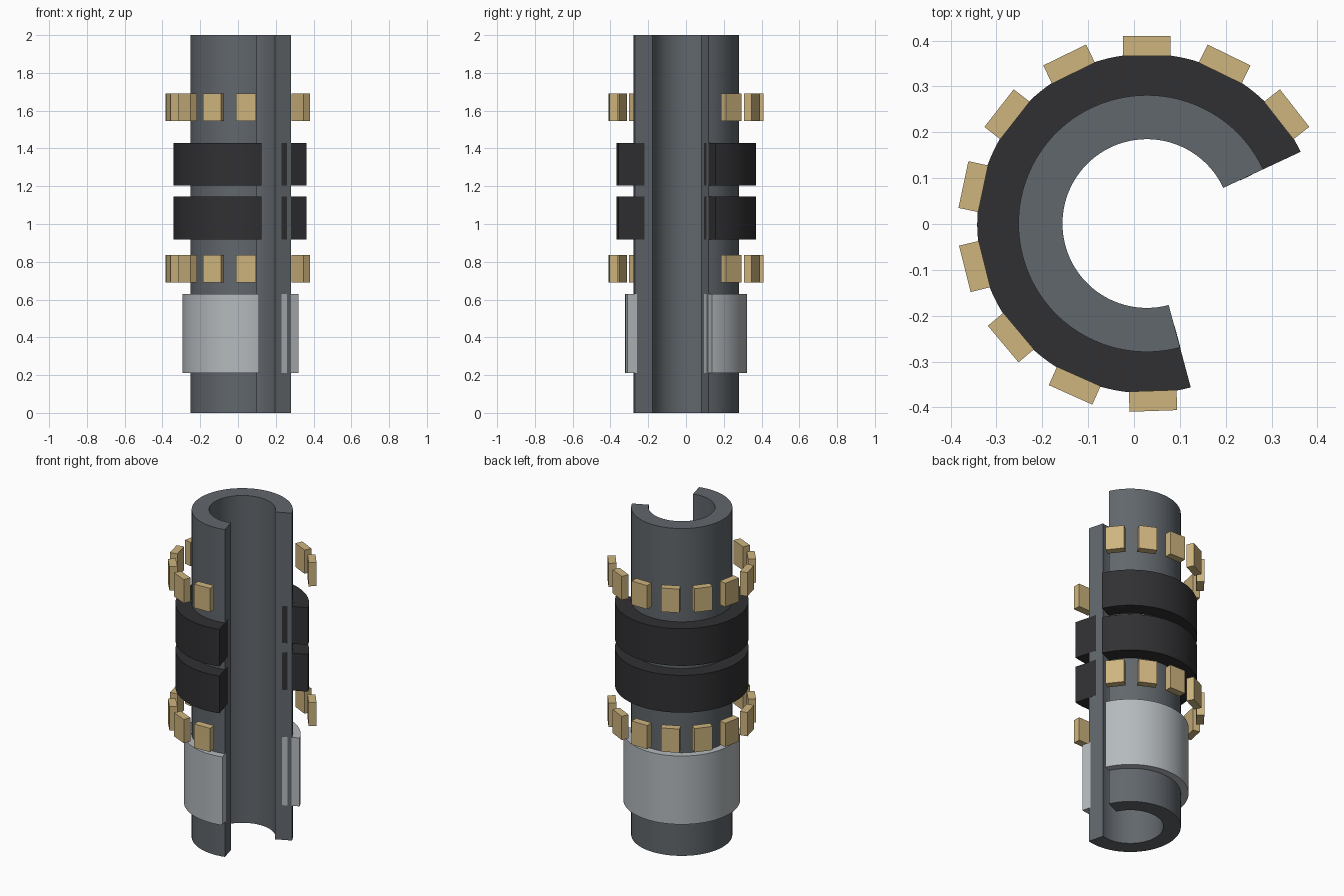
import bpy, bmesh, math
from mathutils import Matrix

if "Cube" in bpy.data.objects:
    bpy.data.objects.remove(bpy.data.objects["Cube"])

CX, CY = 0.028, 0.001          # axis of the cutaway tool
A0, A1 = 25.0, 285.0           # the body sweeps 260 degrees


def material(name, rgb):
    m = bpy.data.materials.new(name)
    m.diffuse_color = (*rgb, 1)
    m.use_nodes = True
    m.node_tree.nodes["Principled BSDF"].inputs["Base Color"].default_value = m.diffuse_color
    return m


steel = material("steel", (0.12, 0.135, 0.15))
silver = material("silver", (0.46, 0.49, 0.51))
rubber = material("rubber", (0.03, 0.03, 0.033))
brass = material("brass", (0.62, 0.46, 0.21))


def finish(bm, name, mat, smooth=True):
    bmesh.ops.recalc_face_normals(bm, faces=bm.faces)
    me = bpy.data.meshes.new(name)
    bm.to_mesh(me)
    bm.free()
    ob = bpy.data.objects.new(name, me)
    bpy.context.collection.objects.link(ob)
    ob.location = (CX, CY, 0)
    me.materials.append(mat)
    if smooth:
        bpy.ops.object.select_all(action='DESELECT')
        bpy.context.view_layer.objects.active = ob
        ob.select_set(True)
        bpy.ops.object.shade_smooth_by_angle(angle=math.radians(30))
    return ob


def add_arc(bm, r0, r1, z0, z1, a0=A0, a1=A1):
    """Solid rectangular section swept around the axis from a0 to a1."""
    n = max(1, round((a1 - a0) / 2.6))
    rows = []
    for i in range(n + 1):
        a = math.radians(a0 + (a1 - a0) * i / n)
        c, s = math.cos(a), math.sin(a)
        rows.append([bm.verts.new((r * c, r * s, z))
                     for r, z in ((r0, z0), (r1, z0), (r1, z1), (r0, z1))])
    for p, q in zip(rows, rows[1:]):
        for k in range(4):
            bm.faces.new((p[k], p[(k + 1) % 4], q[(k + 1) % 4], q[k]))
    bm.faces.new(rows[0])
    bm.faces.new(rows[-1][::-1])


# Central cutaway tube
bm = bmesh.new()
add_arc(bm, 0.184, 0.28, 0, 2)
finish(bm, "mandrel_tube", steel)

# Collars: outer band plus the section strips seen on the cut faces
for name, mat, r1, z0, z1, end_r in (
        ("lower_sleeve", silver, 0.323, 0.212, 0.63, 0.269),
        ("lower_seal", rubber, 0.37, 0.917, 1.145, 0.23),
        ("upper_seal", rubber, 0.37, 1.203, 1.43, 0.23)):
    bm = bmesh.new()
    add_arc(bm, 0.277, r1, z0, z1)
    add_arc(bm, 0.224, 0.254, z0, z1, A0 - 0.15, A0 + 1)
    add_arc(bm, end_r, 0.28, z0, z1, A1 - 1, A1 + 0.15)
    finish(bm, name, mat)

# Two rings of ten slip blocks
for name, z in (("lower_slips", 0.7635), ("upper_slips", 1.6185)):
    bm = bmesh.new()
    for i in range(10):
        a = math.radians(A0 + 13 + 26 * i)
        m = (Matrix.Rotation(a, 4, 'Z') @ Matrix.Translation((0.387, 0, z))
             @ Matrix.Diagonal((0.044, 0.104, 0.145, 1)))
        bmesh.ops.create_cube(bm, size=1, matrix=m)
    finish(bm, name, brass, smooth=False)
